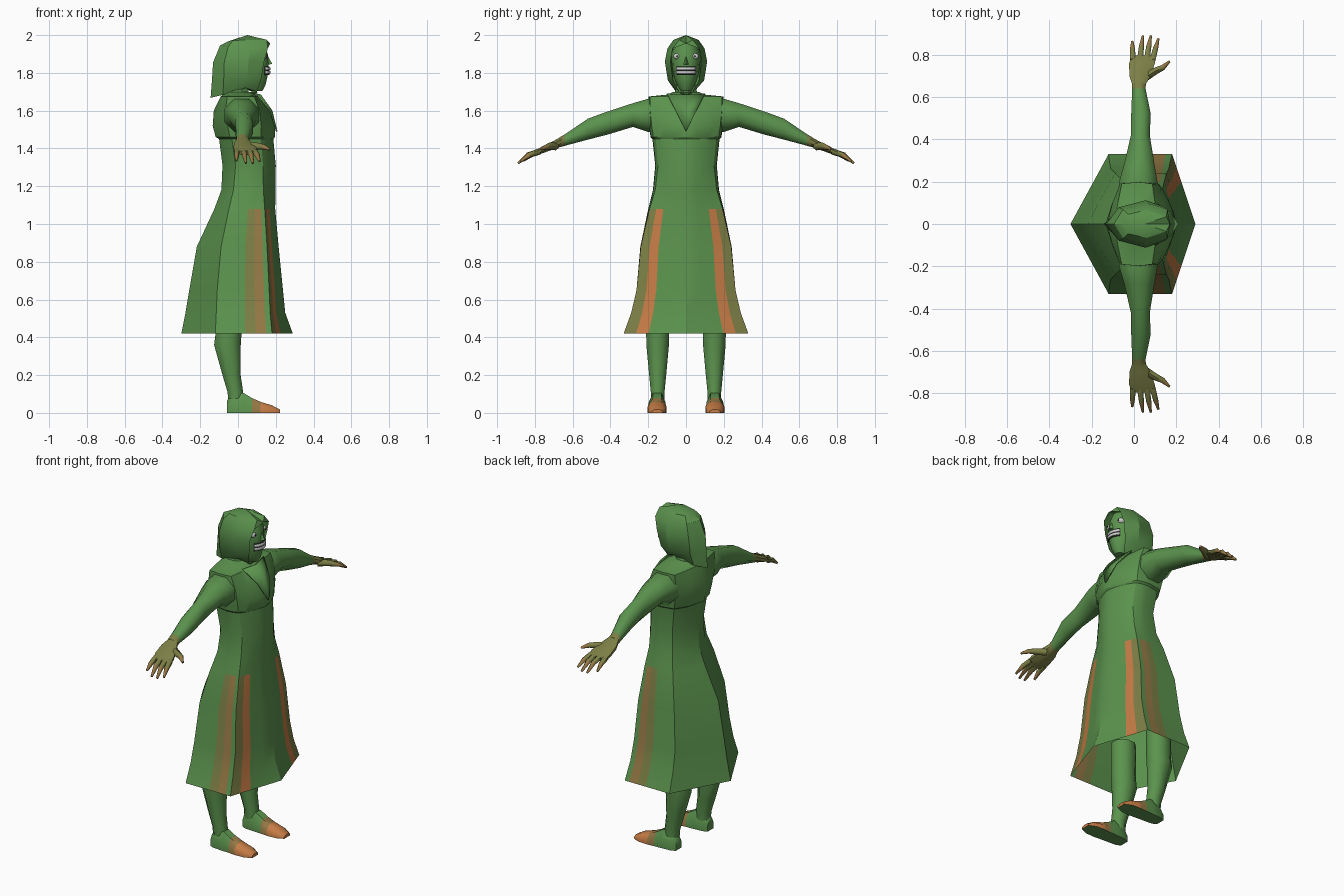
import bpy, bmesh, math
from mathutils import Vector

if "Cube" in bpy.data.objects:
    bpy.data.objects.remove(bpy.data.objects["Cube"])

COLOURS = {
    "leaf_green": (0.105, 0.29, 0.075), "orange": (0.56, 0.20, 0.06),
    "olive": (0.20, 0.21, 0.06), "rust_brown": (0.30, 0.19, 0.06),
    "pale_grey": (0.62, 0.62, 0.62), "dark_grey": (0.03, 0.04, 0.03),
}
MATS = []
for label, rgb in COLOURS.items():
    m = bpy.data.materials.new(label)
    m.diffuse_color = (*rgb, 1)
    m.use_nodes = True
    m.node_tree.nodes["Principled BSDF"].inputs["Base Color"].default_value = m.diffuse_color
    MATS.append(m)
GREEN, ORANGE, OLIVE, RUST, PALE, DARK = range(6)


def make(name, verts, faces, rule=None, mirror=False, angle=35, thick=0):
    """Mesh object; rule(face index, face centre) gives the colour."""
    bm = bmesh.new()
    vs = [bm.verts.new(v) for v in verts]
    for k, f in enumerate(faces):
        face = bm.faces.new([vs[i] for i in f])
        face.material_index = rule(k, face.calc_center_median()) if rule else GREEN
    bmesh.ops.recalc_face_normals(bm, faces=bm.faces[:])
    me = bpy.data.meshes.new(name)
    bm.to_mesh(me)
    bm.free()
    for m in MATS:
        me.materials.append(m)
    ob = bpy.data.objects.new(name, me)
    bpy.context.collection.objects.link(ob)
    bpy.ops.object.select_all(action='DESELECT')
    ob.select_set(True)
    bpy.context.view_layer.objects.active = ob
    bpy.ops.object.shade_smooth_by_angle(angle=math.radians(angle))
    if thick:
        s = ob.modifiers.new("thickness", 'SOLIDIFY')
        s.thickness, s.offset = thick, 0
    if mirror:
        mod = ob.modifiers.new("mirror", 'MIRROR')
        mod.use_axis = (False, True, False)
    return ob


def loft(name, rings, bottom=True, top=True, closed=True, **kw):
    n = len(rings[0])
    verts = [p for r in rings for p in r]
    faces = [(i * n + j, i * n + (j + 1) % n, (i + 1) * n + (j + 1) % n, (i + 1) * n + j)
             for i in range(len(rings) - 1) for j in range(n if closed else n - 1)]
    if bottom:
        faces.append(tuple(range(n)))
    if top:
        faces.append(tuple(range(len(verts) - n, len(verts))))
    return make(name, verts, faces, **kw)


def oval(c, u, v, n=8):
    """Ring around c spanned by the half axes u and v."""
    c, u, v = Vector(c), Vector(u), Vector(v)
    return [c + u * math.cos(2 * math.pi * (k + .5) / n) + v * math.sin(2 * math.pi * (k + .5) / n)
            for k in range(n)]


def flat_oval(x, y, z, rx, ry, n=8):
    return oval((x, y, z), (rx, 0, 0), (0, ry, 0), n)


def tube(name, path, radii, rule, n=6):
    rings = []
    for k, p in enumerate(path):
        d = Vector(path[min(k + 1, len(path) - 1)]) - Vector(path[max(k - 1, 0)])
        q = d.to_track_quat('Z', 'Y')
        rings.append(oval(p, q @ Vector((radii[k], 0, 0)), q @ Vector((0, radii[k], 0)), n))
    return loft(name, rings, rule=rule, mirror=True, angle=60)


# Robe: six-cornered hem that gets rounder towards the waist
def robe_ring(z, xb, xf, y, cb, cf, rnd):
    half = [(xf + (cf - xf) * t, y * t) for t in (0, .3, .6, .8, 1)]
    half += [(cf + (cb - cf) * t, y) for t in (.1, .28, .47, 1)]
    half += [((cb + xb) / 2, y / 2), (xb, 0)]
    cx, ax = (xf + xb) / 2, (xf - xb) / 2
    pts = []
    for px, py in half:
        dx = px - cx
        s = 1 / math.sqrt((dx / ax) ** 2 + (py / y) ** 2)
        s = 1 + (s - 1) * rnd
        pts.append((cx + dx * s, py * s, z))
    return pts + [(p[0], -p[1], z) for p in pts[-2:0:-1]]


LEVELS = [  # height, back, front, half width, back corner, front corner, roundness
    (.42, -.30, .29, .33, -.12, .18, 0), (.53, -.278, .25, .29, -.115, .17, 0),
    (.65, -.258, .238, .262, -.11, .165, 0), (.88, -.218, .215, .242, -.09, .155, .05),
    (1.08, -.125, .197, .20, -.05, .145, .2), (1.18, -.088, .198, .175, -.03, .14, .5),
    (1.31, -.082, .20, .163, -.02, .14, .7), (1.45, -.10, .187, .178, -.04, .13, .7),
    (1.46, -.118, .195, .188, -.05, .13, .6), (1.52, -.134, .198, .195, -.06, .13, .5),
    (1.60, -.128, .168, .20, -.07, .12, .3), (1.675, -.092, .11, .198, -.06, .09, .2),
    (1.685, -.08, .09, .10, -.05, .06, .6), (1.70, -.068, .065, .065, -.03, .03, 1),
]


def robe_colour(k, c):
    i, j = divmod(k, 20)
    if i > 3:
        return GREEN
    return {2: ORANGE, 3: OLIVE, 5: RUST, 6: OLIVE}.get(min(j, 19 - j), GREEN)


loft("robe", [robe_ring(*v) for v in LEVELS], bottom=False, rule=robe_colour, angle=30)

# Lapels meeting in a V, and the collar round the neck
make("lapel", [(.205, 0, 1.49), (.178, 0, 1.60), (.118, 0, 1.683), (.10, .1, 1.688), (.172, .055, 1.60)],
     [(0, 1, 4), (1, 2, 3, 4)], mirror=True, thick=.008)
loft("neck", [flat_oval(-.005, 0, z, r, r * .95) for z, r in ((1.66, .085), (1.70, .066), (1.735, .058), (1.80, .055))])
loft("chin_tie", [flat_oval(.085, 0, z, r, r * 1.6, 6) for z, r in ((1.685, .012), (1.695, .02), (1.71, .012))])

# Sleeves: position along the arm, centre x, centre z, half sizes
ARM = [(.15, .02, 1.575, .095, .09), (.20, .02, 1.575, .098, .095), (.28, .025, 1.577, .078, .068),
       (.42, .03, 1.533, .048, .066), (.52, .033, 1.502, .05, .06), (.64, .023, 1.445, .034, .033),
       (.67, .024, 1.432, .036, .029)]
loft("arm", [oval((x, y, z), (rx, 0, 0), (0, 0, rz)) for y, x, z, rx, rz in ARM],
     rule=lambda k, c: OLIVE if c.y > .58 and k >= 40 and c.y > .645 else GREEN, mirror=True, angle=50)

# Hands
PALM = [(.66, .024, 1.437, .035, .028), (.70, .028, 1.418, .054, .024),
        (.76, .038, 1.393, .066, .02), (.795, .044, 1.376, .058, .013)]
loft("palm", [oval((x, y, z), (rx, 0, 0), (0, 0, rz)) for y, x, z, rx, rz in PALM],
     rule=lambda k, c: OLIVE, mirror=True, angle=50)


def finger_colour(k, c):
    return RUST if c.y > .835 else OLIVE


for k, (x0, x1, y1, z1) in enumerate(((-.006, -.008, .862, 1.335), (.028, .042, .888, 1.322),
                                     (.060, .079, .888, 1.322), (.088, .115, .874, 1.332))):
    tube("finger_%d" % (k + 1),
         [(x0, .775, 1.384), (x0 * .5 + x1 * .5, (.775 + y1) / 2 + .004, 1.366), (x1, y1, z1)],
         (.016, .014, .006), finger_colour)
tube("thumb", [(.05, .69, 1.412), (.10, .722, 1.412), (.135, .738, 1.408), (.168, .768, 1.395)],
     (.022, .019, .015, .006), lambda k, c: RUST if c.x > .13 else OLIVE)

# Legs and feet
LEG = [(.62, -.05, .07, .065), (.42, -.05, .07, .062), (.36, -.056, .072, .061), (.20, -.034, .049, .046),
       (.11, -.014, .042, .037), (.05, -.012, .04, .036)]
loft("leg", [flat_oval(x, .15, z, rx * 1.06, ry * 1.06) for z, x, rx, ry in LEG], mirror=True, angle=60)
FOOT = [(-.058, .065, .028), (-.03, .10, .04), (.03, .105, .044), (.075, .078, .046),
        (.12, .058, .05), (.18, .04, .047), (.222, .018, .028)]
loft("foot", [[(x, .153 - w, 0), (x, .153 - w, h * .55), (x, .153 - w * .5, h), (x, .153 + w * .5, h),
               (x, .153 + w, h * .55), (x, .153 + w, 0)] for x, h, w in FOOT],
     rule=lambda k, c: (ORANGE if c.x > .145 else RUST if c.x > .09 else GREEN) if c.z > .005 else GREEN,
     mirror=True, angle=50)

# Head inside the hood, with nose, eyes and teeth
HEAD = [(1.705, .095, .035, .028), (1.735, .085, .062, .048), (1.78, .078, .08, .064), (1.84, .078, .085, .075),
        (1.90, .078, .082, .077), (1.955, .07, .07, .06)]
loft("head", [flat_oval(x, 0, z, rx, ry, 14) for z, x, rx, ry in HEAD], angle=50)
make("nose", [(.155, 0, 1.895), (.155, .018, 1.842), (.155, -.018, 1.842), (.181, 0, 1.848)],
     [(0, 1, 3), (0, 3, 2), (1, 2, 3)])
loft("eye", [oval((x, .049, 1.888), (0, r, 0), (0, 0, r * .85)) for x, r in ((.125, .019), (.142, .019), (.150, .01))],
     rule=lambda k, c: PALE, mirror=True, angle=60)
loft("pupil", [oval((x, .047, 1.888), (0, .006, 0), (0, 0, .006), 6) for x in (.148, .153)],
     rule=lambda k, c: DARK, mirror=True)


def mouth_strip(name, z0, z1, out, colour):
    angs = [math.radians(-42 + 12 * k) for k in range(8)]
    loft(name, [[(.078 + (.084 + out) * math.cos(a), (.071 + out) * math.sin(a), z) for a in angs]
                for z in (z0, z1)], bottom=False, top=False, closed=False,
         rule=lambda k, c: colour, thick=.006)


mouth_strip("mouth", 1.79, 1.834, .003, DARK)
mouth_strip("upper_teeth", 1.815, 1.829, .007, PALE)
mouth_strip("lower_teeth", 1.796, 1.809, .007, PALE)

# Hood: height, front rim x, rim half width, half width, back x, back height
HOOD = [(1.70, .10, .035, .06, -.145, 1.668), (1.76, .122, .068, .096, -.138, 1.76),
        (1.86, .138, .083, .112, -.132, 1.855), (1.93, .158, .07, .098, -.095, 1.945),
        (1.975, .152, .035, .066, -.05, 1.968)]


def hood_ring(z, xf, wf, w, xb, zb):
    side = [(xf, wf, z), (xf * .4, w, z + (.02 if z < 1.72 else 0)), (xb * .55, w * .7, (z + zb) / 2)]
    return side + [(xb, 0, zb)] + [(x, -y, h) for x, y, h in side[::-1]]


rings = [hood_ring(*h) for h in HOOD]
verts = [p for r in rings for p in r] + [(.05, 0, 2.0), (.17, 0, 1.955)]
faces = [(i * 7 + j, i * 7 + j + 1, i * 7 + j + 8, i * 7 + j + 7) for i in range(4) for j in range(6)]
faces += [(28 + j, 29 + j, 35) for j in range(6)]
faces += [(28, 35, 36), (34, 36, 35), (28, 36, 21), (34, 27, 36)]
make("hood", verts, faces, angle=30)
